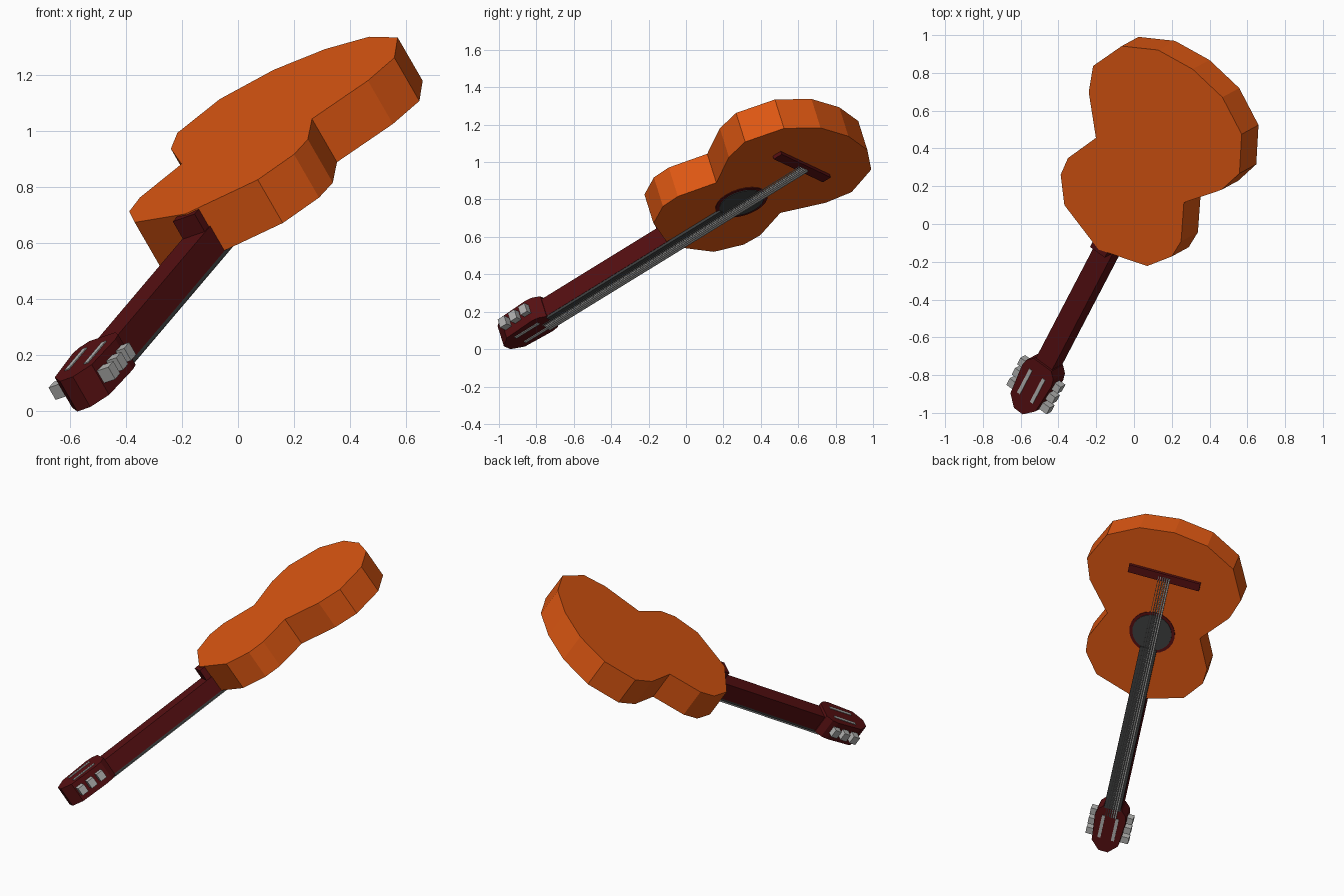
import bpy, bmesh, math
from mathutils import Matrix, Vector

if "Cube" in bpy.data.objects:
    bpy.data.objects.remove(bpy.data.objects["Cube"])

# Guitar frame: s runs from head to tail, w across, h from back to soundboard
U = Vector((.406, .778, .479)).normalized()
N = U.cross(Vector((.778, -.567, .271))).normalized()
V = N.cross(U)
FRAME = Matrix.Translation((-.18, -.12, .7145)) @ Matrix((U, V, N)).transposed().to_4x4()


def material(name, rgb):
    m = bpy.data.materials.new(name)
    m.diffuse_color = (*rgb, 1)
    m.use_nodes = True
    m.node_tree.nodes["Principled BSDF"].inputs["Base Color"].default_value = m.diffuse_color
    return m


ORANGE = material("orange wood", (.72, .095, .006))
RED = material("dark red wood", (.095, .005, .006))
DARK = material("dark grey", (.05, .052, .052))
METAL = material("metal grey", (.45, .45, .44))


def prism(name, outline, h0, h1, mat):
    """Extrude a flat (s, w) outline from height h0 to h1."""
    bm = bmesh.new()
    face = bm.faces.new([bm.verts.new((s, w, h0)) for s, w in outline])
    top = bmesh.ops.extrude_face_region(bm, geom=[face])["geom"]
    for v in top:
        if isinstance(v, bmesh.types.BMVert):
            v.co.z = h1
    bmesh.ops.recalc_face_normals(bm, faces=bm.faces)
    me = bpy.data.meshes.new(name)
    bm.to_mesh(me)
    bm.free()
    me.materials.append(mat)
    ob = bpy.data.objects.new(name, me)
    bpy.context.collection.objects.link(ob)
    ob.matrix_world = FRAME
    return ob


def mirrored(half):
    """Close a half outline across the centre line."""
    return half + [(s, -w) for s, w in reversed(half) if w > 0]


def box(name, s0, s1, w0, w1, h0, h1, mat):
    return prism(name, [(s0, w0), (s1, w0), (s1, w1), (s0, w1)], h0, h1, mat)


def circle(s, r, n=24):
    return [(s + r * math.cos(2 * math.pi * i / n), r * math.sin(2 * math.pi * i / n))
            for i in range(n)]


# Body
prism("body", mirrored([(-.02, 0), (.076, .283), (.2115, .379), (.319, .386), (.52, .30),
                        (.719, .453), (.864, .499), (1.065, .409), (1.177, .219),
                        (1.2075, 0)]), 0, .185, ORANGE)

# Sound hole and its ring
prism("sound_hole_ring", circle(.473, .145), .18, .189, RED)
prism("sound_hole", circle(.473, .125), .18, .193, DARK)

# Neck, heel and fretboard
box("neck", -.86, .02, -.055, .055, .08, .186, RED)
box("heel", -.04, .03, -.05, .05, .005, .1, RED)
box("fretboard", -.83, .36, -.053, .053, .18, .2, DARK)

# Head
prism("head", mirrored([(-.825, .06), (-.86, .092), (-.90, .1), (-1.08, .085),
                        (-1.14, .03)]), .063, .192, RED)

# Bridge
box("bridge", .857, .911, -.23, .23, .18, .205, RED)

# Slot strips on both faces of the head, and tuning pegs
for side, tag in ((1, "right"), (-1, "left")):
    for h, face in ((.059, "back"), (.187, "front")):
        box(f"head_slot_{face}_{tag}", -1.05, -.89, side * .034, side * .054, h, h + .009, METAL)
    for i in range(3):
        s = -.91 - .07 * i
        box(f"peg_{tag}_{i + 1}", s - .022, s + .022, side * .08, side * .137, .095, .147, METAL)

# Strings, thin to thick, spreading a little towards the bridge
for i in range(6):
    f = .5 - i / 5
    r = .0015 + .0008 * i
    a, b = f * .065, f * .07
    prism(f"string_{i + 1}", [(-.88, a - r), (.89, b - r), (.89, b + r), (-.88, a + r)],
          .207, .207 + 2 * r, METAL)
